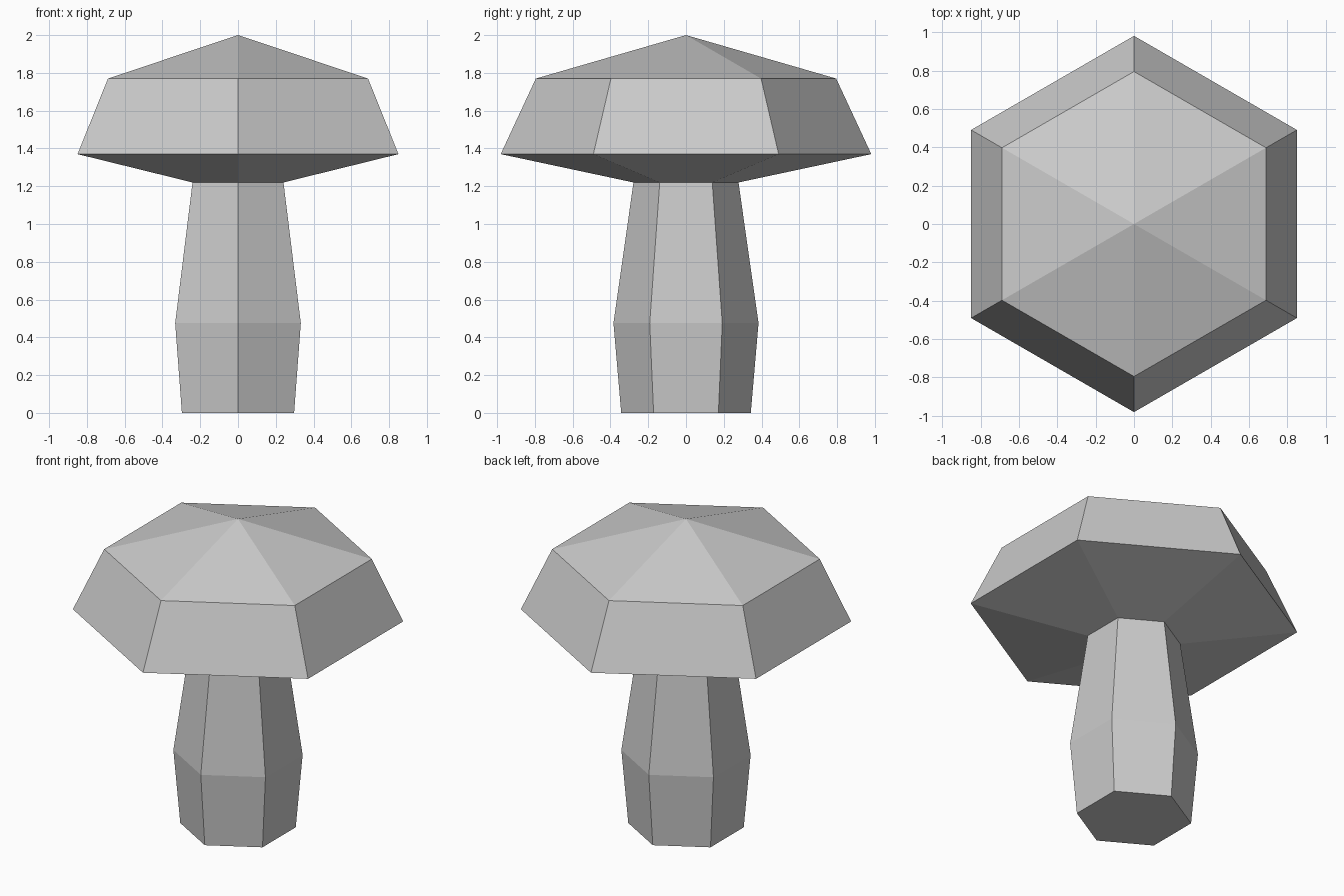
import bpy
import bmesh
from math import cos, sin, tau

SIDES = 6

cube = bpy.data.objects.get("Cube")
if cube:
    bpy.data.objects.remove(cube, do_unlink=True)

grey = bpy.data.materials.new("light grey")
grey.use_nodes = True
colour = (0.6, 0.6, 0.6, 1)
grey.diffuse_color = colour
grey.node_tree.nodes["Principled BSDF"].inputs["Base Color"].default_value = colour


def lathe(name, profile, cap_bottom=False, apex=None):
    """Hexagonal solid from (radius, height) rings, with corners on the y axis."""
    bm = bmesh.new()
    rings = []
    for radius, z in profile:
        angles = [tau * (i / SIDES + 0.25) for i in range(SIDES)]
        rings.append([bm.verts.new((radius * cos(a), radius * sin(a), z)) for a in angles])
    for low, high in zip(rings, rings[1:]):
        for i in range(SIDES):
            j = (i + 1) % SIDES
            bm.faces.new((low[i], low[j], high[j], high[i]))
    if cap_bottom:
        bm.faces.new(rings[0][::-1])
    if apex is not None:
        tip = bm.verts.new((0, 0, apex))
        for i in range(SIDES):
            bm.faces.new((rings[-1][i], rings[-1][(i + 1) % SIDES], tip))
    mesh = bpy.data.meshes.new(name)
    bm.to_mesh(mesh)
    bm.free()
    mesh.materials.append(grey)
    obj = bpy.data.objects.new(name, mesh)
    bpy.context.collection.objects.link(obj)
    return obj


# Stem: bulges low down and narrows towards the cap
lathe("stem", [(0.343, 0), (0.384, 0.475), (0.278, 1.22)], cap_bottom=True)

# Cap: sloping underside, flared side band and a shallow pointed top
lathe("cap", [(0.278, 1.22), (0.981, 1.37), (0.795, 1.77)], apex=2.0)
